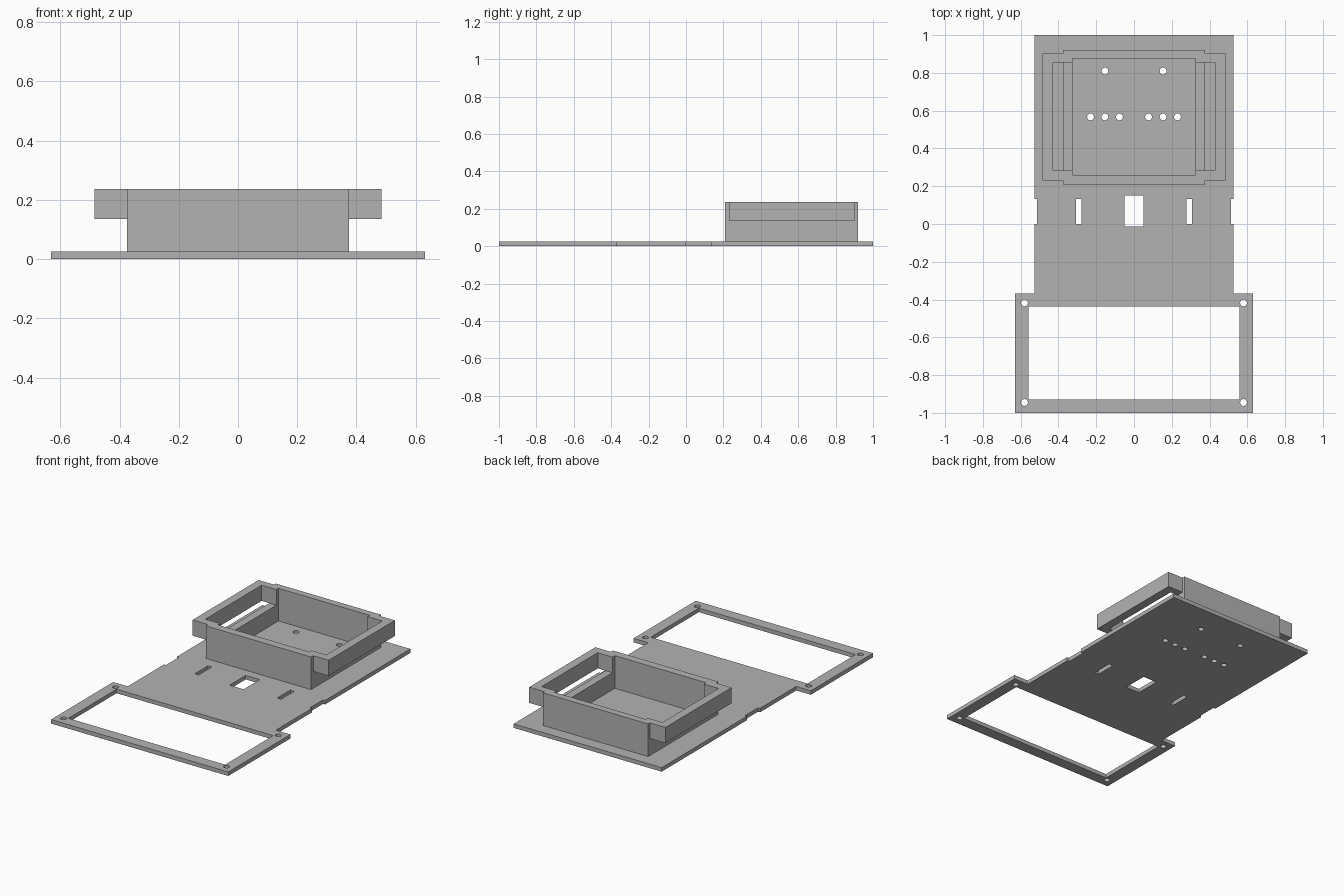
import bpy
import bmesh
import math

cube = bpy.data.objects.get("Cube")
if cube:
    bpy.data.objects.remove(cube, do_unlink=True)

grey = bpy.data.materials.new("mid grey")
grey.use_nodes = True
grey.diffuse_color = (0.45, 0.45, 0.45, 1)
grey.node_tree.nodes["Principled BSDF"].inputs["Base Color"].default_value = (0.45, 0.45, 0.45, 1)


def rect(x0, x1, y0, y1):
    return [(x0, y0), (x1, y0), (x1, y1), (x0, y1)]


def circle(cx, cy, r=0.018, n=24):
    return [(cx + r * math.cos(math.tau * i / n), cy + r * math.sin(math.tau * i / n))
            for i in range(n)]


def mirrored(half):
    """Close a right-hand half outline with its mirror image."""
    return half + [(-x, y) for x, y in reversed(half)]


def cross(bx, by0, by1, ex, ey0, ey1):
    """Rectangle with a shorter ear on each side."""
    return mirrored([(bx, by0), (bx, ey0), (ex, ey0), (ex, ey1), (bx, ey1), (bx, by1)])


def slab(name, loops, z0, z1):
    """Extrude an outline with holes between two heights."""
    curve = bpy.data.curves.new(name + "_profile", "CURVE")
    curve.dimensions = "2D"
    curve.fill_mode = "BOTH"
    curve.extrude = (z1 - z0) / 2
    for loop in loops:
        spline = curve.splines.new("POLY")
        spline.points.add(len(loop) - 1)
        for point, (x, y) in zip(spline.points, loop):
            point.co = (x, y, 0, 1)
        spline.use_cyclic_u = True
    helper = bpy.data.objects.new(name + "_profile", curve)
    bpy.context.collection.objects.link(helper)
    bpy.context.view_layer.update()
    mesh = bpy.data.meshes.new_from_object(
        helper.evaluated_get(bpy.context.evaluated_depsgraph_get()))
    bpy.data.objects.remove(helper, do_unlink=True)

    bm = bmesh.new()
    bm.from_mesh(mesh)
    bmesh.ops.remove_doubles(bm, verts=bm.verts, dist=0.0001)
    bmesh.ops.translate(bm, verts=bm.verts, vec=(0, 0, (z0 + z1) / 2))
    bmesh.ops.recalc_face_normals(bm, faces=bm.faces)
    for face in bm.faces:
        face.smooth = False
    bm.to_mesh(mesh)
    bm.free()
    mesh.name = name
    mesh.materials.clear()
    mesh.materials.append(grey)
    obj = bpy.data.objects.new(name, mesh)
    bpy.context.collection.objects.link(obj)
    return obj


PLATE_TOP, RIM_BOTTOM, RIM_TOP = 0.026, 0.135, 0.236

# Base plate: wide front frame, narrower body with edge notches
outline = mirrored([(0.631, -1), (0.631, -0.368), (0.527, -0.368), (0.527, 0),
                    (0.513, 0), (0.513, 0.133), (0.527, 0.133), (0.527, 1)])
holes = [rect(-0.558, 0.558, -0.928, -0.438),
         rect(-0.05, 0.05, -0.014, 0.15)]
for s in (-1, 1):
    holes.append(rect(s * 0.293 - 0.014, s * 0.293 + 0.014, 0, 0.133))
    holes += [circle(s * 0.58, y) for y in (-0.945, -0.418)]
    holes += [circle(s * x, 0.567) for x in (0.077, 0.154, 0.23)]
    holes.append(circle(s * 0.154, 0.81))
slab("base_plate", [outline] + holes, 0, PLATE_TOP)

# Tray: plain lower wall, then a rim that widens into open side loops
slab("tray_lower_wall", [rect(-0.375, 0.375, 0.208, 0.92),
                         rect(-0.325, 0.325, 0.26, 0.875)], PLATE_TOP, RIM_BOTTOM)
slab("tray_upper_rim", [cross(0.375, 0.208, 0.92, 0.485, 0.23, 0.902),
                        cross(0.325, 0.26, 0.875, 0.43, 0.283, 0.854)], RIM_BOTTOM, RIM_TOP)
